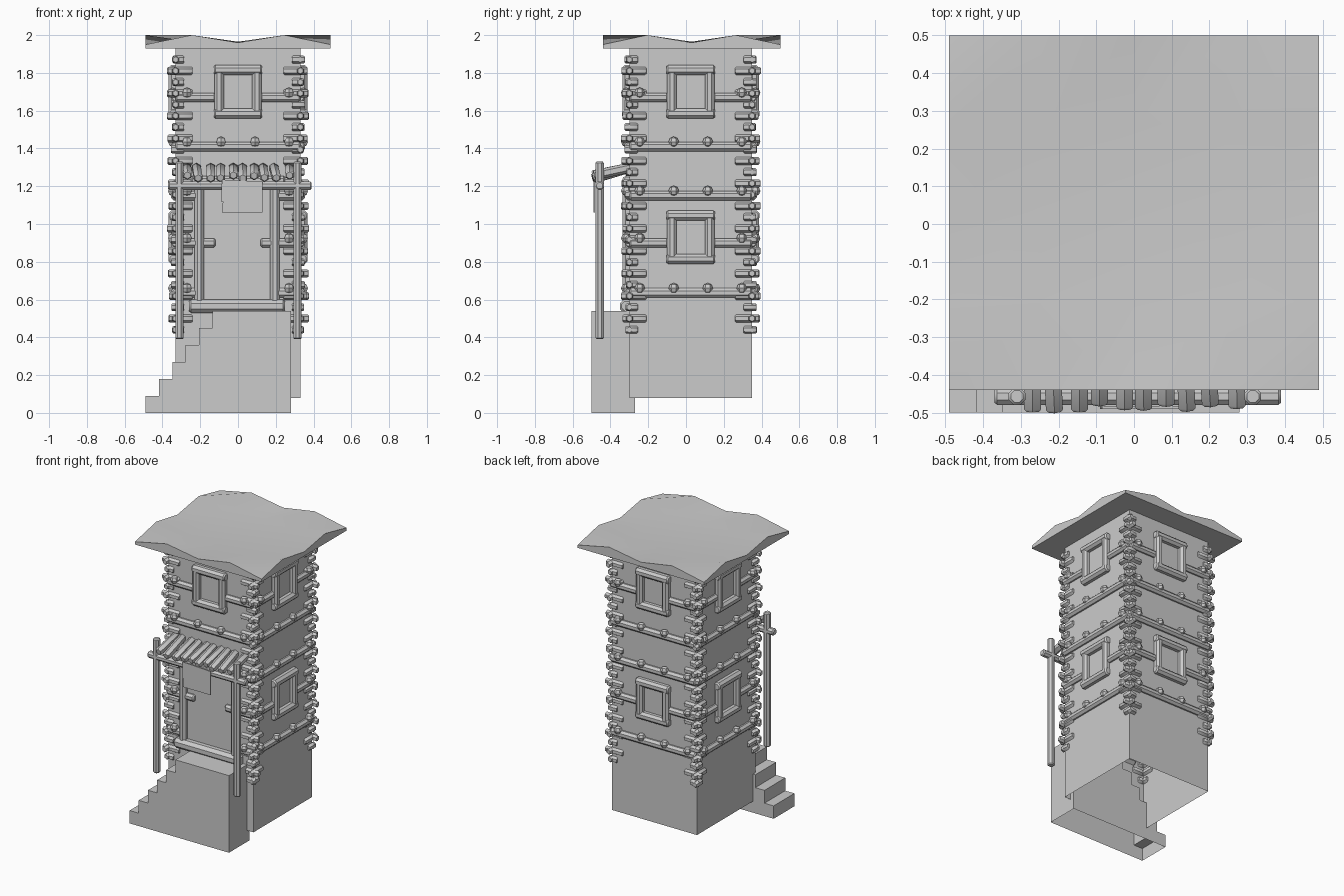
import bpy, bmesh, math, random
from mathutils import Vector

if "Cube" in bpy.data.objects:
    bpy.data.objects.remove(bpy.data.objects["Cube"])

random.seed(4)
CY = 0.025          # tower centre in y
HX, HY = 0.33, 0.325  # tower half sizes


def finish(bm, name, angle=40):
    bmesh.ops.recalc_face_normals(bm, faces=bm.faces)
    me = bpy.data.meshes.new(name)
    bm.to_mesh(me)
    bm.free()
    ob = bpy.data.objects.new(name, me)
    bpy.context.collection.objects.link(ob)
    bpy.ops.object.select_all(action='DESELECT')
    ob.select_set(True)
    bpy.context.view_layer.objects.active = ob
    bpy.ops.object.shade_smooth_by_angle(angle=math.radians(angle))
    return ob


def log(bm, a, b, r, sides=8):
    """Round timber from a to b with chamfered ends."""
    a, b = Vector(a), Vector(b)
    d = b - a
    length = d.length
    d.normalize()
    u = d.cross(Vector((0, 0, 1)) if abs(d.z) < 0.9 else Vector((0, 1, 0))).normalized()
    v = d.cross(u)
    c = min(0.3 * r, length * 0.2)
    rings = []
    for t, s in ((0, 0.72), (c, 1), (length - c, 1), (length, 0.72)):
        ring = []
        for i in range(sides):
            an = 2 * math.pi * (i + 0.5) / sides
            ring.append(bm.verts.new(a + d * t + (u * math.cos(an) + v * math.sin(an)) * r * s))
        rings.append(ring)
    for p, q in zip(rings, rings[1:]):
        for i in range(sides):
            j = (i + 1) % sides
            bm.faces.new((p[i], p[j], q[j], q[i]))
    bm.faces.new(rings[0][::-1])
    bm.faces.new(rings[-1])


def knob(bm, p, r=0.028):
    res = bmesh.ops.create_uvsphere(bm, u_segments=6, v_segments=4, radius=r)
    for v in res['verts']:
        v.co += Vector(p)


def on_wall(k, u, d, z):
    """Point on wall k (front, right, back, left): u along it, d outward."""
    return ((u, CY - HY - d, z), (HX + d, CY + u, z),
            (-u, CY + HY + d, z), (-HX - d, CY - u, z))[k]


def prism(bm, outline, y0, y1, skip=()):
    """Extrude an (x, z) outline along y, leaving out some sides."""
    f = [bm.verts.new((x, y0, z)) for x, z in outline]
    g = [bm.verts.new((x, y1, z)) for x, z in outline]
    bm.faces.new(f)
    bm.faces.new(g[::-1])
    n = len(f)
    for i in range(n):
        if i not in skip:
            j = (i + 1) % n
            bm.faces.new((f[i], g[i], g[j], f[j]))


# tower body, open underneath
bm = bmesh.new()
prism(bm, [(-HX, 0.08), (HX, 0.08), (HX, 1.94), (-HX, 1.94)], CY - HY, CY + HY, skip=(0,))
finish(bm, "tower_body")

# stairs and landing, open underneath
bm = bmesh.new()
outline = [(-0.49, 0), (0.28, 0), (0.28, 0.54)]
for i in range(5, -1, -1):
    x = -0.49 + 0.071 * i
    outline += [(x, 0.09 * (i + 1))]
    if i:
        outline += [(x, 0.09 * i)]
prism(bm, outline, -0.50, -0.27, skip=(0,))
finish(bm, "stairs")

# roof slab with wavy rim
bm = bmesh.new()
bmesh.ops.create_grid(bm, x_segments=4, y_segments=4, size=1)
rim = {0: 1.96, 1: 2.0, 2: 1.955}
for v in bm.verts:
    i, j = round(2 * abs(v.co.x)), round(2 * abs(v.co.y))
    if i == 2:
        z = rim[1] if j == 1 else (1.96 if j == 0 else 1.95)
    elif j == 2:
        z = rim[1] if i == 1 else 1.96
    else:
        z = 1.965
    v.co = (v.co.x * 0.49, 0.03 + v.co.y * 0.47, z)
edge = [e for e in bm.edges if e.is_boundary]
ext = bmesh.ops.extrude_edge_only(bm, edges=edge)
for v in ext['geom']:
    if isinstance(v, bmesh.types.BMVert):
        v.co.z = 1.93
bmesh.ops.holes_fill(bm, edges=[e for e in bm.edges if e.is_boundary])
finish(bm, "roof", 60)

# corner logs, alternating long and short, crossing at each corner
bm = bmesh.new()
for n in range(25):
    z = 0.44 + n * 0.0596
    out, inn = (0.02, 0.045) if n % 2 == 0 else (0.04, 0.09)
    for sx in (-1, 1):
        for sy in (-1, 1):
            cx, cy = sx * HX, CY + sy * HY
            j = random.uniform(-0.006, 0.006)
            log(bm, (cx + sx * (out + j), cy, z), (cx - sx * inn, cy, z), 0.021, 6)
            log(bm, (cx, cy + sy * (out - j), z), (cx, cy - sy * inn, z), 0.021, 6)
finish(bm, "corner_logs")

# horizontal rails with pegs, and window frames with side beams
rails, pegs, frames = bmesh.new(), bmesh.new(), bmesh.new()
for k in range(4):
    w = HX if k % 2 == 0 else HY
    for z in (0.635, 1.15, 1.41):
        door = k == 0 and z < 1.3
        spans = ((-w, -0.2), (0.2, w)) if door else ((-w, w),)
        for a, b in spans:
            log(rails, on_wall(k, a, 0, z), on_wall(k, b, 0, z), 0.027)
        for u in ((-0.27, 0.27) if door else (-0.27, -0.09, 0.09, 0.27)):
            knob(pegs, on_wall(k, u, 0.016, z + 0.025))
    for z in (0.93, 1.70):
        door = k == 0 and z < 1.3
        for s in (-1, 1):
            log(rails, on_wall(k, s * w, 0, z - 0.03), on_wall(k, s * 0.12, 0, z - 0.03), 0.026)
            knob(pegs, on_wall(k, s * 0.27, 0.016, z - 0.005))
            if not door:
                log(frames, on_wall(k, s * 0.1, 0.012, z - 0.12), on_wall(k, s * 0.1, 0.012, z + 0.12), 0.027)
                log(frames, on_wall(k, -0.128, 0.012, z + s * 0.115), on_wall(k, 0.128, 0.012, z + s * 0.115), 0.029)
finish(rails, "wall_rails")
finish(pegs, "rail_pegs", 20)
finish(frames, "window_frames")

# door frame
bm = bmesh.new()
for x in (-0.205, 0.195):
    log(bm, (x, -0.31, 0.56), (x, -0.31, 1.25), 0.027)
log(bm, (-0.26, -0.315, 0.565), (0.25, -0.315, 0.565), 0.038)
log(bm, (-0.25, -0.31, 1.23), (0.25, -0.31, 1.23), 0.027)
finish(bm, "door_frame")

# porch posts and crossbeam
bm = bmesh.new()
for x in (-0.31, 0.315):
    log(bm, (x, -0.457, 0.39), (x, -0.457, 1.33), 0.024)
log(bm, (-0.37, -0.457, 1.203), (0.39, -0.457, 1.203), 0.024)
finish(bm, "porch_posts")

# sloping awning poles
bm = bmesh.new()
for i in range(10):
    x = -0.265 + i * 0.059 + random.uniform(-0.008, 0.008)
    y = -0.49 + random.uniform(-0.008, 0.012)
    log(bm, (x, y, 1.25 + random.uniform(-0.008, 0.008)), (x + random.uniform(-0.015, 0.015), -0.29, 1.30), 0.026, 6)
finish(bm, "awning_poles")

# hanging cloth with a torn lower corner
bm = bmesh.new()
prism(bm, [(-0.09, 1.12), (-0.08, 1.12), (-0.085, 1.06), (0.13, 1.06), (0.13, 1.225), (-0.085, 1.235)],
      -0.490, -0.482)
finish(bm, "hanging_cloth")
